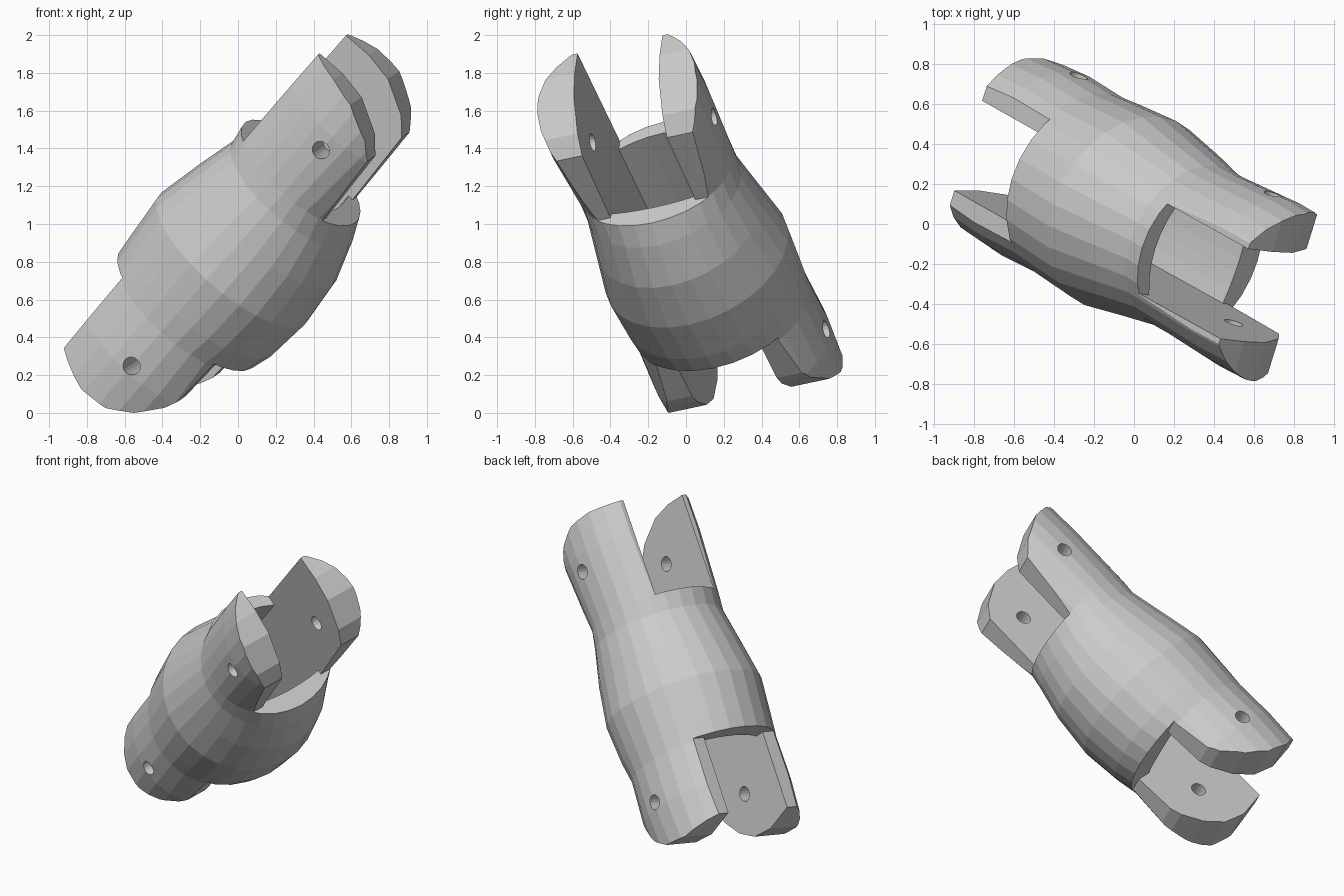
import bpy, bmesh, math
from mathutils import Matrix, Vector

cube = bpy.data.objects.get("Cube")
if cube:
    bpy.data.objects.remove(cube, do_unlink=True)

# Local frame: X along the pin holes, Y across the forks, Z along the link axis
axis = Vector((0.617, -0.342, 0.708)).normalized()
pin = Vector((0.29, 0.93, 0.20))
pin = (pin - axis * pin.dot(axis)).normalized()
side = axis.cross(pin)
frame = Matrix((pin, side, axis)).transposed().to_4x4()
frame.translation = Vector((0.07, -0.01, 0.90)) + pin * 0.015

grey = bpy.data.materials.new("light grey")
grey.use_nodes = True
COLOUR = (0.6, 0.6, 0.6, 1)
grey.diffuse_color = COLOUR
grey.node_tree.nodes["Principled BSDF"].inputs["Base Color"].default_value = COLOUR


def make(name, bm):
    bmesh.ops.recalc_face_normals(bm, faces=bm.faces)
    mesh = bpy.data.meshes.new(name)
    bm.to_mesh(mesh)
    bm.free()
    mesh.materials.append(grey)
    obj = bpy.data.objects.new(name, mesh)
    bpy.context.collection.objects.link(obj)
    return obj


def loft(name, rings):
    """Skin a closed solid through equal-sized rings of points."""
    bm = bmesh.new()
    loops = [[bm.verts.new(p) for p in ring] for ring in rings]
    n = len(loops[0])
    for a, b in zip(loops, loops[1:]):
        for i in range(n):
            j = (i + 1) % n
            bm.faces.new((a[i], a[j], b[j], b[i]))
    bm.faces.new(loops[0])
    bm.faces.new(loops[-1])
    return make(name, bm)


def box(name, lo, hi):
    corners = [(lo[0], lo[1]), (hi[0], lo[1]), (hi[0], hi[1]), (lo[0], hi[1])]
    return loft(name, [[(x, y, z) for x, y in corners] for z in (lo[2], hi[2])])


def ring(s, rp, up, down, n=28):
    pts = []
    for i in range(n):
        t = 2 * math.pi * i / n
        y = math.sin(t)
        pts.append((rp * math.cos(t), y * (up if y > 0 else down), s))
    return pts


# Bulged sleeve: height, half width, upper and lower radius
sections = [
    (-1.15, .48, .46, .46), (-.84, .50, .48, .47), (-.55, .49, .49, .44),
    (-.41, .50, .505, .48), (-.15, .515, .53, .505), (.12, .47, .475, .48),
    (.35, .435, .42, .405), (.47, .435, .44, .35), (.90, .455, .45, .42),
    (1.15, .45, .45, .42)]
body = loft("forked_link", [ring(*s) for s in sections])

# Side outline of sleeve and fork plates
outline = [
    (.36, 1.12), (.20, 1.125), (.04, 1.10), (-.14, 1.0), (-.22, .91), (-.24, .465),
    (-.7, .465), (-.7, -.53), (-.31, -.53), (-.30, -.81), (-.27, -.88), (-.17, -1.0),
    (-.04, -1.08), (.13, -1.10), (.35, -1.05), (.36, -.53), (.7, -.53), (.7, .465),
    (.36, .465)]
trim = loft("outline_trim", [[(x, y, z) for y, z in outline] for x in (-.9, .9)])

# Fork slots, through channel and pin holes
W = 0.24
top_slot = box("top_slot", (-W, -.8, .465), (W, .8, 1.4))
bottom_slot = box("bottom_slot", (-W, -.8, -1.4), (W, .8, -.53))
arch = [(W * k / 3, .35 - .055 * (k / 3) ** 2) for k in range(-3, 4)]
floor = [(W * k / 3, -.23 + .02 * (k / 3) ** 2) for k in range(3, -4, -1)]
channel = loft("channel", [[(x, y, z) for x, y in arch + floor] for z in (-.6, .6)])


def pin_hole(name, z):
    pts = [(.048 * math.cos(k * math.pi / 8), z + .048 * math.sin(k * math.pi / 8))
           for k in range(16)]
    return loft(name, [[(x, a, b) for a, b in pts] for x in (-.9, .9)])


cutters = [trim, top_slot, bottom_slot, channel,
           pin_hole("top_pin_hole", .80), pin_hole("bottom_pin_hole", -.80)]
for cutter in cutters:
    mod = body.modifiers.new(cutter.name, 'BOOLEAN')
    mod.operation = 'INTERSECT' if cutter is trim else 'DIFFERENCE'
    mod.solver = 'EXACT'
    mod.object = cutter

# Apply the cuts, then tilt the finished link into place
bpy.context.view_layer.update()
result = body.evaluated_get(bpy.context.evaluated_depsgraph_get())
body.data = bpy.data.meshes.new_from_object(result)
body.modifiers.clear()
for cutter in cutters:
    bpy.data.objects.remove(cutter, do_unlink=True)
body.data.transform(frame)
lowest = min(v.co.z for v in body.data.vertices)
body.data.transform(Matrix.Translation((0, 0, -lowest)))
